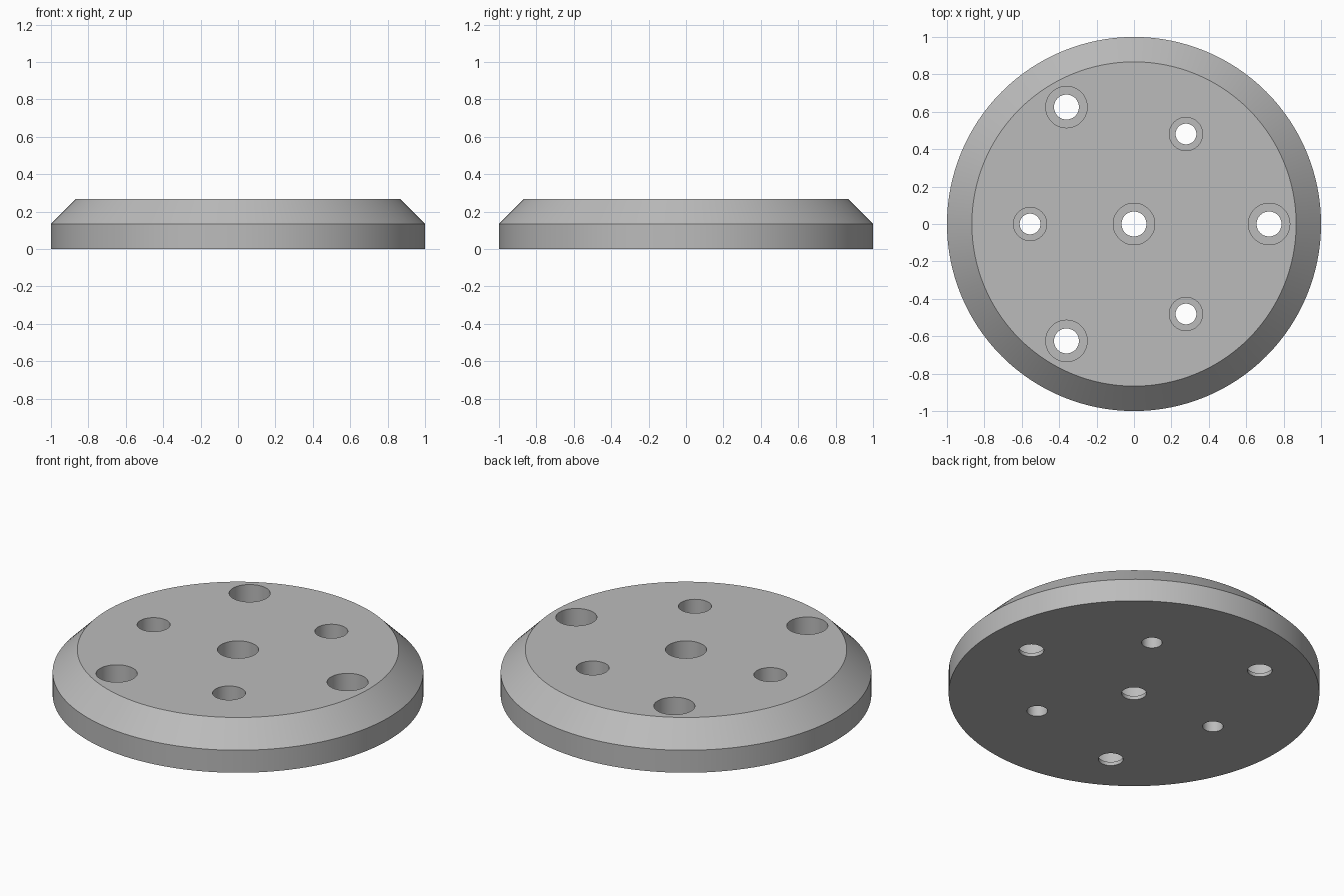
import bpy, bmesh, math

if "Cube" in bpy.data.objects:
    bpy.data.objects.remove(bpy.data.objects["Cube"])

grey = bpy.data.materials.new("plain grey")
grey.diffuse_color = (0.5, 0.5, 0.5, 1)
grey.use_nodes = True
grey.node_tree.nodes["Principled BSDF"].inputs["Base Color"].default_value = grey.diffuse_color


def lathe(name, profile, sides, x=0.0, y=0.0):
    """Closed solid of revolution from (radius, z) rings, bottom to top."""
    bm = bmesh.new()
    rings = [[bm.verts.new((x + r * math.cos(math.tau * i / sides),
                            y + r * math.sin(math.tau * i / sides), z))
              for i in range(sides)] for r, z in profile]
    bm.faces.new(rings[0][::-1])
    bm.faces.new(rings[-1])
    for a, b in zip(rings, rings[1:]):
        for i in range(sides):
            j = (i + 1) % sides
            bm.faces.new((a[i], a[j], b[j], b[i]))
    mesh = bpy.data.meshes.new(name)
    bm.to_mesh(mesh)
    bm.free()
    mesh.materials.append(grey)
    obj = bpy.data.objects.new(name, mesh)
    bpy.context.collection.objects.link(obj)
    return obj


# Disc with a 45 degree chamfer around the top
HEIGHT, CHAMFER = 0.267, 0.133
disc = lathe("chamfered_disc", [(1, 0), (1, HEIGHT - CHAMFER),
                                (1 - CHAMFER, HEIGHT)], 128)

# Counterbored holes: distance, angle, bore radius, counterbore radius, floor z
LARGE = (0.0667, 0.111, 0.022)
SMALL = (0.0556, 0.089, 0.1)
holes = [(0, 0, *LARGE)]
for k in range(3):
    holes.append((0.722, 120 * k, *LARGE))
    holes.append((0.5556, 120 * k + 60, *SMALL))

for dist, deg, bore, wide, floor in holes:
    a = math.radians(deg)
    cutter = lathe("hole_cutter", [(bore, -0.1), (bore, floor), (wide, floor),
                                   (wide, HEIGHT + 0.1)], 48,
                   dist * math.cos(a), dist * math.sin(a))
    cutter.hide_render = True
    bpy.context.view_layer.objects.active = disc
    mod = disc.modifiers.new("hole", 'BOOLEAN')
    mod.operation, mod.solver, mod.object = 'DIFFERENCE', 'EXACT', cutter
    bpy.ops.object.modifier_apply(modifier=mod.name)
    bpy.data.objects.remove(cutter)

# Smooth round walls, sharp rims
bpy.ops.object.select_all(action='DESELECT')
disc.select_set(True)
bpy.context.view_layer.objects.active = disc
bpy.ops.object.shade_smooth_by_angle(angle=math.radians(30))
